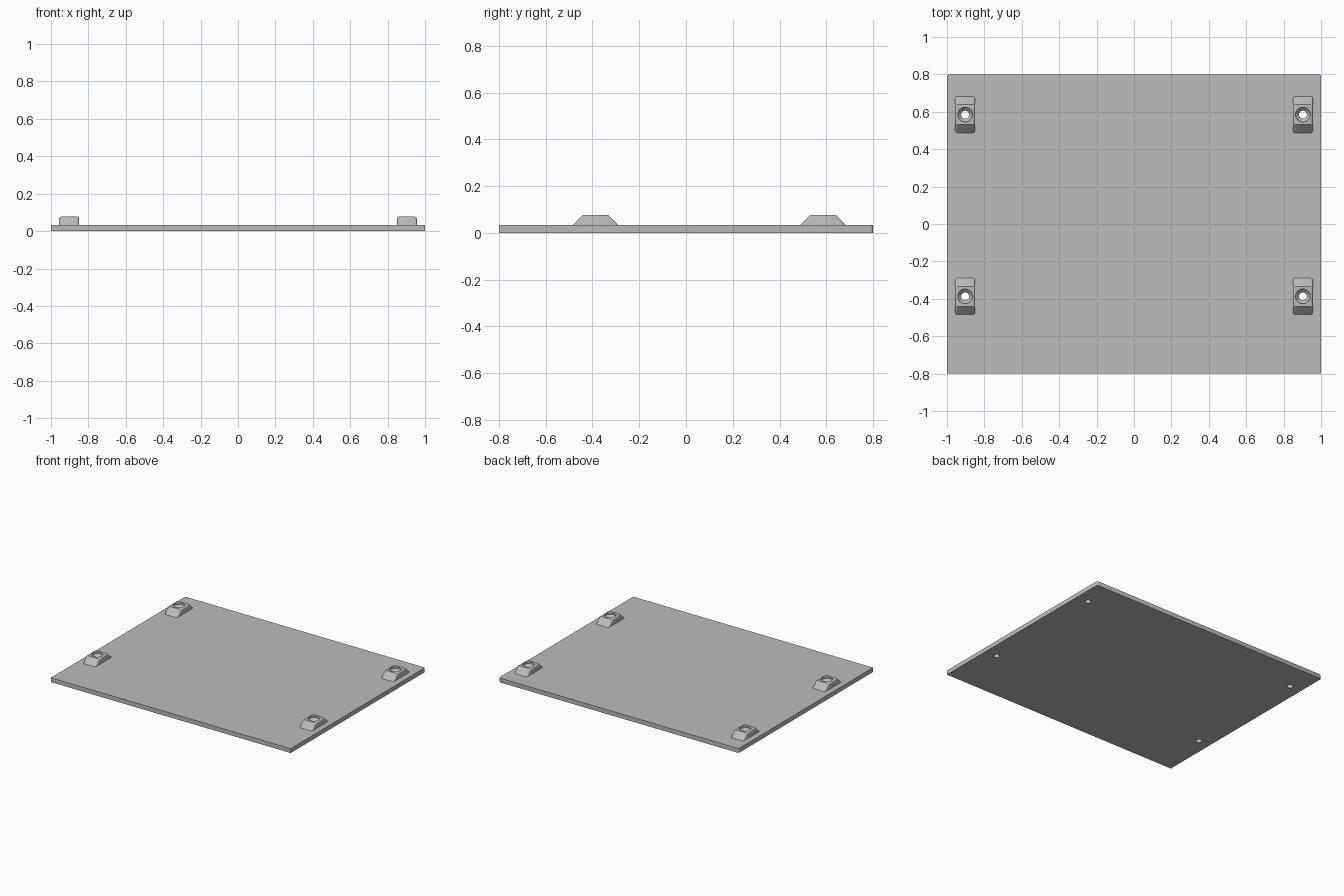
import bpy
import bmesh
import math
from mathutils import Vector

cube = bpy.data.objects.get("Cube")
if cube:
    bpy.data.objects.remove(cube, do_unlink=True)

grey = bpy.data.materials.new("plain grey")
grey.use_nodes = True
COLOUR = (0.5, 0.5, 0.5, 1)
grey.diffuse_color = COLOUR
grey.node_tree.nodes["Principled BSDF"].inputs["Base Color"].default_value = COLOUR

PLATE_TOP = 0.033
PAD_TOP = 0.077
PAD_X = 0.903
PAD_ROWS = {"front": -0.387, "back": 0.585}


def add_object(name, bm):
    bmesh.ops.recalc_face_normals(bm, faces=bm.faces)
    mesh = bpy.data.meshes.new(name)
    bm.to_mesh(mesh)
    bm.free()
    mesh.materials.append(grey)
    obj = bpy.data.objects.new(name, mesh)
    bpy.context.collection.objects.link(obj)
    return obj


def extrude_profile(bm, points, offset):
    face = bm.faces.new([bm.verts.new(p) for p in points])
    ext = bmesh.ops.extrude_face_region(bm, geom=[face])
    moved = [v for v in ext["geom"] if isinstance(v, bmesh.types.BMVert)]
    bmesh.ops.translate(bm, vec=Vector(offset), verts=moved)


def make_plate():
    bm = bmesh.new()
    corners = [(-1, -0.8, 0), (1, -0.8, 0), (1, 0.8, 0), (-1, 0.8, 0)]
    extrude_profile(bm, corners, (0, 0, PLATE_TOP))
    # Rounded back corners
    edges = [e for e in bm.edges if all(v.co.y > 0.7 for v in e.verts)
             and abs(e.verts[0].co.z - e.verts[1].co.z) > 0.01]
    bmesh.ops.bevel(bm, geom=edges, offset=0.012, segments=3, profile=0.5, affect="EDGES")
    return add_object("base_plate", bm)


def make_pad(name, x, y):
    bm = bmesh.new()
    half = 0.053
    profile = [(-0.098, PLATE_TOP), (0.098, PLATE_TOP), (0.054, PAD_TOP), (-0.054, PAD_TOP)]
    extrude_profile(bm, [(x - half, y + py, pz) for py, pz in profile], (2 * half, 0, 0))
    # Rounded edges along both sides of the slopes and top
    edges = [e for e in bm.edges if abs(e.verts[0].co.x - e.verts[1].co.x) < 0.001
             and max(v.co.z for v in e.verts) > PLATE_TOP + 0.01]
    bmesh.ops.bevel(bm, geom=edges, offset=0.01, segments=3, profile=0.5, affect="EDGES")
    return add_object(name, bm)


def make_cutter(x, y):
    # Screw hole with a wider recess for the head
    bm = bmesh.new()
    outline = [(0.021, -0.02), (0.021, 0.047), (0.039, 0.065), (0.039, 0.1)]
    sides = 32
    rings = [[bm.verts.new((x + r * math.cos(math.tau * i / sides),
                            y + r * math.sin(math.tau * i / sides), z))
              for i in range(sides)] for r, z in outline]
    for low, high in zip(rings, rings[1:]):
        for i in range(sides):
            j = (i + 1) % sides
            bm.faces.new((low[i], low[j], high[j], high[i]))
    bm.faces.new(rings[0])
    bm.faces.new(rings[-1])
    obj = add_object("screw_hole_cutter", bm)
    obj.hide_render = True
    return obj


def cut(obj, cutter):
    mod = obj.modifiers.new("screw_hole", "BOOLEAN")
    mod.operation = "DIFFERENCE"
    mod.solver = "EXACT"
    mod.object = cutter
    bpy.context.view_layer.objects.active = obj
    bpy.ops.object.modifier_apply(modifier=mod.name)


def smooth(obj):
    bpy.ops.object.select_all(action="DESELECT")
    obj.select_set(True)
    bpy.context.view_layer.objects.active = obj
    bpy.ops.object.shade_smooth_by_angle(angle=math.radians(35))


# Four mounting pads on the plate, each with a hole straight through
plate = make_plate()
for row, y in PAD_ROWS.items():
    for side, x in (("left", PAD_X), ("right", -PAD_X)):
        pad = make_pad(f"{row}_{side}_mounting_pad", x, y)
        cutter = make_cutter(x, y)
        cut(pad, cutter)
        cut(plate, cutter)
        bpy.data.objects.remove(cutter, do_unlink=True)
        smooth(pad)
smooth(plate)
